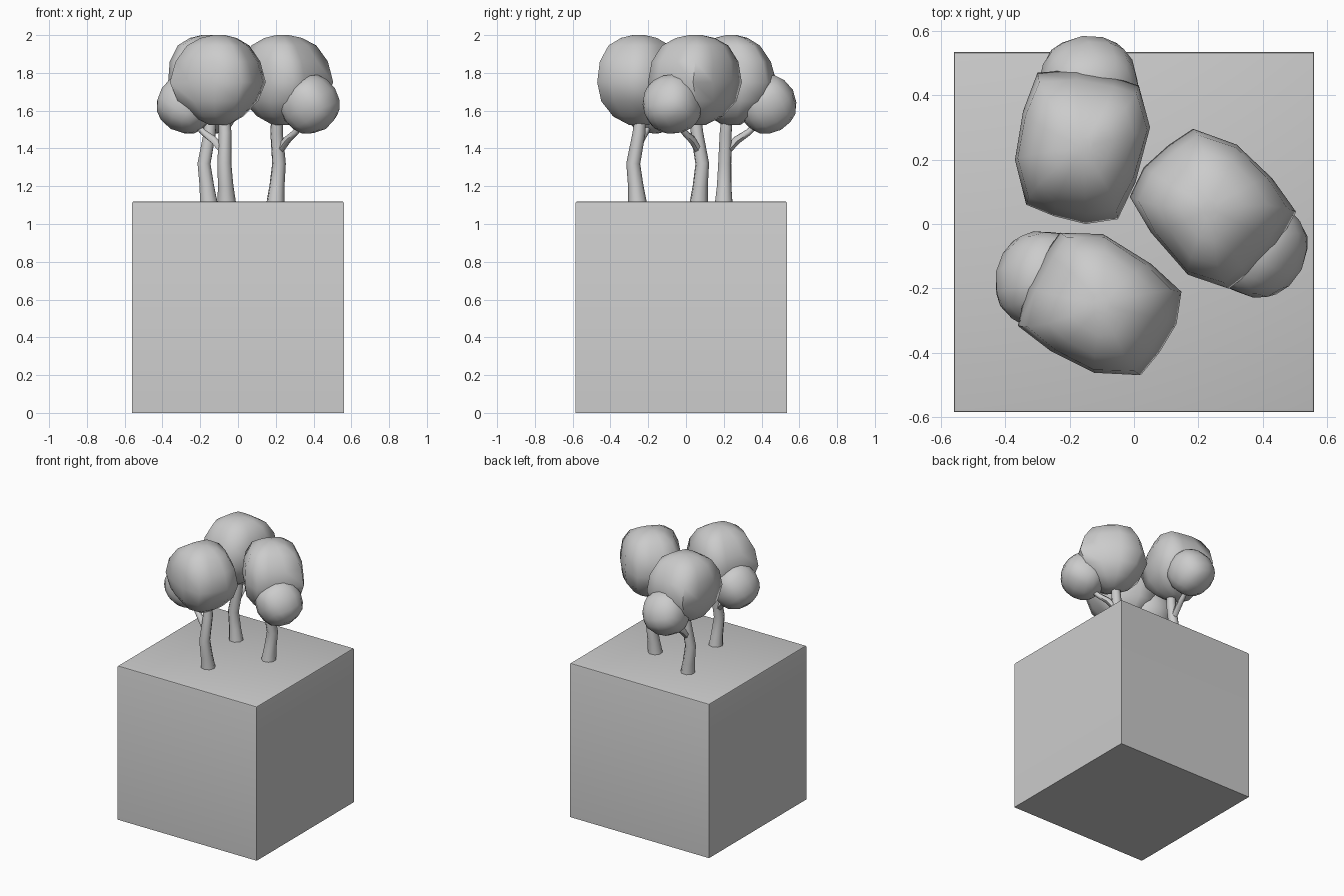
import bpy, bmesh, math
from mathutils import Vector, Matrix

if "Cube" in bpy.data.objects:
    bpy.data.objects.remove(bpy.data.objects["Cube"])


def finish(name, bm, angle=60):
    bmesh.ops.recalc_face_normals(bm, faces=bm.faces)
    me = bpy.data.meshes.new(name)
    bm.to_mesh(me)
    bm.free()
    ob = bpy.data.objects.new(name, me)
    bpy.context.collection.objects.link(ob)
    bpy.ops.object.select_all(action='DESELECT')
    ob.select_set(True)
    bpy.context.view_layer.objects.active = ob
    bpy.ops.object.shade_smooth_by_angle(angle=math.radians(angle))
    return ob


def skin(rings):
    """Bridge rings of equal point count and cap both ends."""
    bm = bmesh.new()
    loops = [[bm.verts.new(p) for p in r] for r in rings]
    n = len(loops[0])
    for a, b in zip(loops, loops[1:]):
        for i in range(n):
            j = (i + 1) % n
            bm.faces.new((a[i], a[j], b[j], b[i]))
    bm.faces.new(loops[0])
    bm.faces.new(loops[-1])
    return bm


def tube(path, sides=8):
    """Tapered limb along (x, y, z, radius) points."""
    pts = [Vector(p[:3]) for p in path]
    rings = []
    for i, p in enumerate(pts):
        d = (pts[min(i + 1, len(pts) - 1)] - pts[max(i - 1, 0)]).normalized()
        u = d.cross(Vector((0.9, -0.4, 0))).normalized()
        v = d.cross(u)
        rings.append([p + path[i][3] * (u * math.cos(2 * math.pi * k / sides)
                                        + v * math.sin(2 * math.pi * k / sides))
                      for k in range(sides)])
    return skin(rings)


# Base block with softened top rim
bm = bmesh.new()
bmesh.ops.create_cube(bm, size=1.12, matrix=Matrix.Translation((0, -0.025, 0.56)))
rim = [e for e in bm.edges if all(v.co.z > 1 for v in e.verts)]
bmesh.ops.bevel(bm, geom=rim, offset=0.01, segments=2, profile=0.5, affect='EDGES')
finish("ground_block", bm, 35)

# Crown: plan outline and (z, x scale, y scale) profile
OUTLINE = [(-0.14, 0.23), (-0.02, 0.24), (0.10, 0.215), (0.175, 0.19), (0.21, 0.06),
           (0.165, -0.11), (0.11, -0.225), (0.01, -0.24), (-0.09, -0.215),
           (-0.175, -0.18), (-0.21, -0.04), (-0.185, 0.11)]
PROFILE = [(1.525, .25, .2), (1.57, .65, .5), (1.65, .93, .82), (1.75, 1, 1),
           (1.86, .96, .87), (1.945, .76, .63), (1.985, .45, .36), (2.0, .15, .12)]
TRUNK = [(0.005, -0.04, 1.11, .050), (-0.005, -0.038, 1.2, .041),
         (-0.02, -0.035, 1.32, .037), (0.01, -0.03, 1.48, .034), (0.02, -0.02, 1.62, .03)]
BRANCH = [(-0.005, -0.03, 1.38, .022), (0.0, 0.03, 1.445, .022),
          (0.01, 0.09, 1.485, .018), (0.02, 0.17, 1.56, .014)]


def tree(name, x, y, turn):
    place = Matrix.Translation((x, y, 0)) @ Matrix.Rotation(math.radians(turn), 4, 'Z')
    crown = skin([[(a * sx, b * sy, z) for a, b in OUTLINE] for z, sx, sy in PROFILE])
    # Small side clump: a subdivided cube rounded into a ball
    clump = bmesh.new()
    bmesh.ops.create_cube(clump, size=2)
    bmesh.ops.subdivide_edges(clump, edges=clump.edges[:], cuts=3, use_grid_fill=True)
    tilt = Matrix.Rotation(0.5, 3, 'X') @ Matrix.Rotation(0.3, 3, 'Y')
    for v in clump.verts:
        v.co = tilt @ (v.co.normalized() * 0.149 + v.co * 0.008)
        v.co += Vector((0.02, 0.188, 1.635))
    for part, bm in (("crown", crown), ("side_clump", clump),
                     ("trunk", tube(TRUNK)), ("branch", tube(BRANCH, 6))):
        bm.transform(place)
        finish(f"{name}_{part}", bm)


tree("back_tree", -0.16, 0.24, 0)
tree("front_tree", -0.10, -0.25, 73)
tree("right_tree", 0.235, 0.05, -124)
